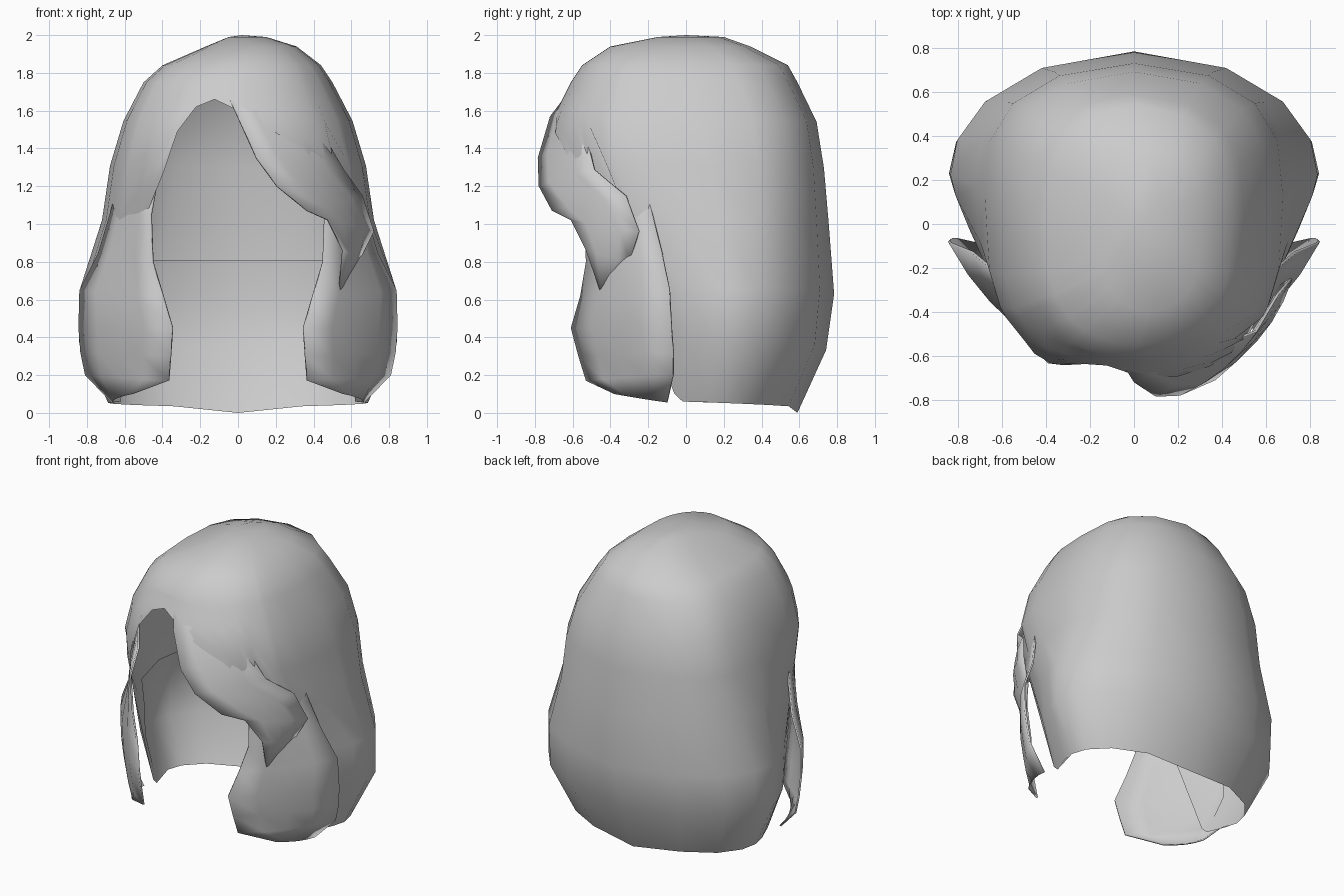
import bpy, bmesh
from math import sin, cos, radians
from mathutils import Vector

if "Cube" in bpy.data.objects:
    bpy.data.objects.remove(bpy.data.objects["Cube"])

hair = bpy.data.materials.new("hair_grey")
hair.use_nodes = True
hair.diffuse_color = (0.6, 0.6, 0.6, 1)
hair.node_tree.nodes["Principled BSDF"].inputs["Base Color"].default_value = (0.6, 0.6, 0.6, 1)


def lerp_table(table, key):
    """Linear lookup in rows sorted by their first entry."""
    if key <= table[0][0]:
        return table[0][1:]
    for a, b in zip(table, table[1:]):
        if key <= b[0]:
            t = (key - a[0]) / (b[0] - a[0])
            return [p + (q - p) * t for p, q in zip(a[1:], b[1:])]
    return table[-1][1:]


def grid_object(name, columns, closed=False, cap=None, flip=False, thickness=0):
    """Skin a list of point columns into a smooth sheet."""
    bm = bmesh.new()
    cols = [[bm.verts.new(p) for p in c] for c in columns]
    pairs = list(zip(cols, cols[1:])) + ([(cols[-1], cols[0])] if closed else [])
    for a, b in pairs:
        for i in range(len(a) - 1):
            quad = [a[i], a[i + 1], b[i + 1], b[i]]
            bm.faces.new(quad[::-1] if flip else quad)
    if cap:
        top = bm.verts.new(cap)
        for a, b in pairs:
            bm.faces.new([top, a[0], b[0]])
    bmesh.ops.remove_doubles(bm, verts=bm.verts, dist=0.0005)
    mesh = bpy.data.meshes.new(name)
    bm.to_mesh(mesh)
    bm.free()
    mesh.materials.append(hair)
    obj = bpy.data.objects.new(name, mesh)
    bpy.context.collection.objects.link(obj)
    if thickness:
        mod = obj.modifiers.new("thickness", "SOLIDIFY")
        mod.thickness = thickness
        mod.offset = -1
    bpy.ops.object.select_all(action='DESELECT')
    obj.select_set(True)
    bpy.context.view_layer.objects.active = obj
    bpy.ops.object.shade_smooth_by_angle(angle=radians(60))


# Head profile: height, middle x, half width, front y, back y, y of widest
# point, front and back boxiness
PROFILE = [
    (0.02, 0, .67, -.50, .59, .20, 1.4, 1), (0.35, 0, .84, -.60, .75, .23, 1.6, 1),
    (0.62, 0, .85, -.62, .785, .23, 1.6, 1), (0.95, 0, .73, -.66, .76, .18, .9, .82),
    (1.30, 0, .68, -.75, .73, .12, .68, .66), (1.55, 0, .605, -.71, .69, .08, .65, .62),
    (1.75, 0, .50, -.61, .59, .03, .65, .62), (1.84, .02, .42, -.55, .54, .0, .65, .62),
    (1.94, .07, .24, -.40, .34, .0, .75, .7), (1.99, .05, .10, -.15, .20, .0, 1, 1)]


def surface(angle, z, inset=0):
    """Point on the head; angle 0 is the front, 90 is +x."""
    x, w, front, back, mid, front_power, back_power = lerp_table(PROFILE, z)
    c = cos(radians(angle))
    if c > 0:
        y = mid + (front + inset - mid) * c ** front_power
    else:
        y = mid + (back - inset - mid) * (-c) ** back_power
    return Vector((x + (w - inset) * sin(radians(angle)), y, z))


# Hairline: angle and lowest height of the shell
HAIRLINE = [
    (-180, .0), (-150, .035), (-64, .06), (-60, .1), (-48, .85), (-42, 1.07),
    (-35, 1.28), (-31, 1.49), (-23, 1.62), (-13, 1.66), (0, 1.6), (5, 1.56),
    (19, 1.48), (32, 1.4), (42, 1.28), (49, .95), (60, .1), (64, .06),
    (150, .035), (180, .0)]
BACK = [64, 90, 106, 126, 150]
angles = [h[0] for h in HAIRLINE[1:]]
angles += [s * a for s in (-1, 1) for a in BACK[1:-1] + [76]]

# Main outer shell: fixed crown rings, then rows spread down to the hairline
shell = []
for a in sorted(angles):
    low = lerp_table(HAIRLINE, a)[0]
    heights = [1.99, 1.94, 1.84, 1.75]
    heights += [1.75 - (1.75 - low) * f for f in (.12, .26, .43, .64, .81, 1)]
    shell.append([surface(a, z) for z in heights])
grid_object("outer_shell", shell, closed=True, cap=(.02, 0, 2))

# Inner lining of the lower back
lining = []
for a in BACK + [180] + [-b for b in reversed(BACK)]:
    column = [surface(a, z, .025) for z in (.81, .6, .35)]
    lining.append(column + [surface(a, lerp_table(HAIRLINE, a)[0])])
grid_object("back_lining", lining, flip=True)


def lock(name, front, rear, bulge, side=1):
    """Curved strip of hair, bowed outward and growing out of the shell."""
    columns = []
    for t in (0, .25, .5, .75, 1):
        col = []
        for i, (f, r) in enumerate(zip(front, rear)):
            across = Vector(r) - Vector(f)
            p = Vector(f) + across * t
            out = Vector((across.y, -across.x, 0))
            if out.length > 1e-4:
                ramp = min(1, i / 3) * min(1, across.length * 2)
                p += out.normalized() * bulge * ramp * 4 * t * (1 - t)
            col.append((p.x * side, p.y, p.z))
        columns.append(col)
    grid_object(name, columns, flip=side < 0, thickness=.012)


# Flared side panels
panel_front = [(.43, -.50, 1.25), (.465, -.54, 1.05), (.455, -.53, .8), (.40, -.56, .62),
               (.35, -.61, .45), (.36, -.57, .3), (.37, -.53, .17), (.56, -.38, .1)]
panel_rear = [(.62, -.23, 1.27), (.68, -.18, 1.05), (.74, -.13, .85), (.84, -.09, .65),
              (.845, -.08, .45), (.835, -.07, .32), (.81, -.07, .2), (.67, -.1, .055)]
lock("left_side_panel", panel_front, panel_rear, .045)
lock("right_side_panel", panel_front, panel_rear, .045, side=-1)

# Swept fringe ending in a point on the left
fringe_low = [(-.10, -.56, 1.78), (.0, -.72, 1.57), (.10, -.785, 1.35), (.21, -.78, 1.2),
              (.37, -.71, 1.07), (.48, -.61, 1.02), (.56, -.53, .86), (.54, -.45, .63)]
fringe_high = [(.15, -.50, 1.85), (.33, -.55, 1.66), (.46, -.53, 1.46), (.56, -.49, 1.29),
               (.66, -.32, 1.15), (.72, -.25, .96), (.64, -.30, .8), (.545, -.44, .63)]
lock("swept_fringe", fringe_low, fringe_high, .035)
